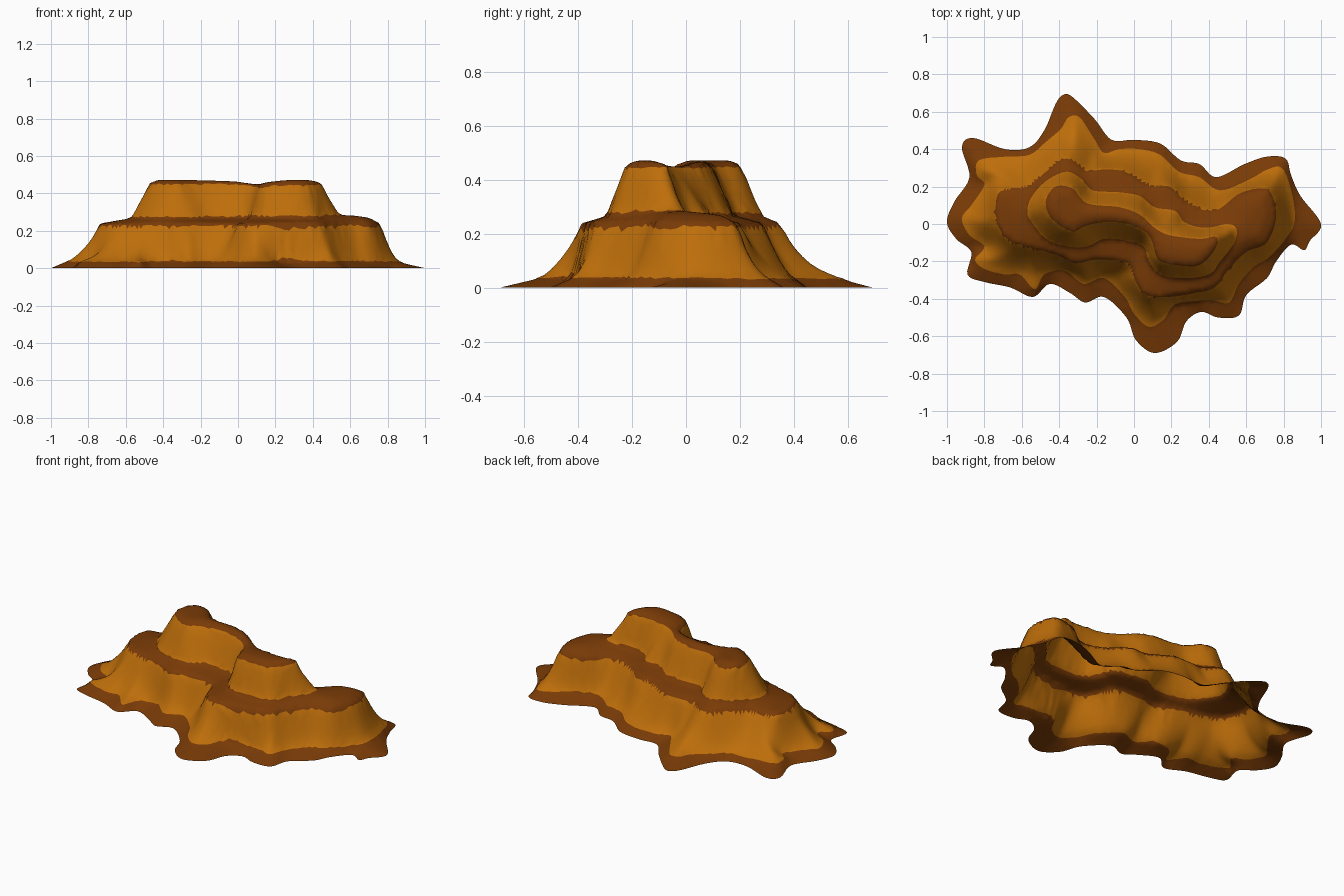
import bpy, bmesh, math
from mathutils import Vector, kdtree
from mathutils.geometry import delaunay_2d_cdt

if "Cube" in bpy.data.objects:
    bpy.data.objects.remove(bpy.data.objects["Cube"])

# Contour lines of the hill, in hundredths of a unit, counter-clockwise
OUTLINE = [(100,0),(89,15),(84,26),(81,35),(71,36),(59,32),(44,25),(35,32),(25,34),(14,43),(0,45),
           (-12,45),(-21,56),(-33,68),(-38,69),(-42,64),(-48,50),(-56,41),(-69,40),(-86,46),(-92,41),
           (-88,25),(-96,12),(-100,1),(-95,-8),(-87,-15),(-89,-27),(-80,-31),(-66,-34),(-54,-39),
           (-45,-32),(-34,-37),(-26,-42),(-16,-39),(-4,-50),(1,-62),(11,-69),(23,-63),(28,-52),
           (36,-47),(45,-50),(56,-49),(60,-38),(71,-29),(76,-20),(84,-11),(91,-14),(94,-9)]
TOE = [(86,2),(84,18),(79,30),(71,29),(62,24),(46,18),(35,25),(24,28),(14,37),(3,40),(-8,40),(-16,38),
       (-21,45),(-29,57),(-35,57),(-39,51),(-47,44),(-56,37),(-69,36),(-83,34),(-84,26),(-80,21),
       (-87,10),(-92,3),(-88,-6),(-80,-12),(-85,-19),(-80,-24),(-69,-27),(-61,-27),(-53,-35),
       (-48,-27),(-37,-25),(-27,-32),(-16,-29),(-5,-39),(0,-48),(8,-55),(16,-51),(22,-43),(35,-41),
       (43,-41),(51,-42),(56,-32),(64,-23),(72,-18),(81,-8)]
TERRACE_RIM = [(76,4),(73,17),(67,19),(56,16),(43,7),(29,11),(19,20),(8,20),(-5,28),(-18,29),(-25,28),
               (-36,35),(-47,28),(-56,20),(-64,18),(-72,17),(-74,8),(-72,-2),(-66,-9),(-53,-13),
               (-40,-17),(-31,-21),(-20,-19),(-3,-21),(1,-31),(7,-38),(18,-39),(32,-37),(43,-34),
               (50,-25),(60,-15),(71,-10)]
UPPER_BASE = [(55,-3),(50,0),(38,-2),(27,1),(22,7),(11,9),(3,15),(-8,17),(-22,18),(-28,24),(-36,28),
              (-47,23),(-55,14),(-57,6),(-54,0),(-47,-8),(-36,-12),(-25,-12),(-16,-8),(-4,-9),
              (5,-12),(8,-20),(14,-27),(26,-29),(40,-27),(46,-20),(53,-11)]
UPPER_RIM = [(44,-7),(35,-8),(19,-6),(11,-2),(3,5),(-8,9),(-25,11),(-33,19),(-42,20),(-47,13),(-46,6),
             (-42,1),(-33,-4),(-26,-1),(-16,1),(-3,0),(8,-6),(13,-19),(24,-22),(35,-22),(43,-14)]
CONTOURS = (OUTLINE, TOE, TERRACE_RIM, UPPER_BASE, UPPER_RIM)
HEIGHTS = [0.0, 0.035, 0.238, 0.268, 0.455]
POWERS = [1.0, 1.45, 1.0, 0.95]
STEP = 0.016


def smooth_loop(points, n):
    """Closed Catmull-Rom curve through the points."""
    p = [Vector((x / 100, y / 100)) for x, y in points]
    out = []
    for i in range(len(p)):
        a, b, c, d = p[i - 1], p[i], p[(i + 1) % len(p)], p[(i + 2) % len(p)]
        for k in range(n):
            t = k / n
            out.append(0.5 * (2 * b + (c - a) * t + (2 * a - 5 * b + 4 * c - d) * t * t
                              + (3 * b - a - 3 * c + d) * t ** 3))
    return out


def inside(x, y, loop):
    hit = False
    px, py = loop[-1]
    for qx, qy in loop:
        if (qy > y) != (py > y) and x < (px - qx) * (y - qy) / (py - qy) + qx:
            hit = not hit
        px, py = qx, qy
    return hit


def make_tree(loop):
    tree = kdtree.KDTree(len(loop))
    for i, p in enumerate(loop):
        tree.insert((p.x, p.y, 0), i)
    tree.balance()
    return tree


loops = [smooth_loop(c, 6) for c in CONTOURS]
trees = [make_tree(smooth_loop(c, 24)) for c in CONTOURS]


def dist(level, x, y):
    return trees[level].find((x, y, 0))[2]


def band(x, y):
    """Number of the contour band that holds a point."""
    level = 0
    while level < 4 and inside(x, y, loops[level + 1]):
        level += 1
    return level


def terrain(x, y):
    level = band(x, y)
    a = dist(level, x, y)
    if level == 4:
        saddle = 0.014 * math.exp(-((x - 0.12) / 0.1) ** 2)
        return HEIGHTS[4] + min(a * 0.4, 0.017) - saddle
    t = a / (a + dist(level + 1, x, y) + 1e-6)
    z = HEIGHTS[level] + (HEIGHTS[level + 1] - HEIGHTS[level]) * t ** POWERS[level]
    if level == 2:  # right end of the terrace swells slightly
        z += min(a, 0.06) * 0.4 * max(0, min(1, (x - 0.45) / 0.15))
    return z


# Plan: contour lines as edges, an even point grid between them
plan, edges = [], []
for loop in loops:
    s, n = len(plan), len(loop)
    plan += loop
    edges += [(s + i, s + (i + 1) % n) for i in range(n)]
for j in range(-44, 45):
    for i in range(-64, 65):
        x, y = (i + 0.5 * (j % 2)) * STEP, j * STEP
        if inside(x, y, loops[0]) and min(dist(k, x, y) for k in range(5)) > 0.007:
            plan.append(Vector((x, y)))
verts, _, faces, *_ = delaunay_2d_cdt(plan, edges, [list(range(len(loops[0])))], 1, 1e-5)

# Raise the plan into terraces
bm = bmesh.new()
for v in verts:
    bm.verts.new((v.x, v.y, terrain(v.x, v.y)))
bm.verts.ensure_lookup_table()
for f in faces:
    bm.faces.new([bm.verts[i] for i in f])
for v in bm.verts:
    if v.is_boundary:
        v.co.z = 0

# Weathered rounding of the edges
for _ in range(2):
    new = {}
    for v in bm.verts:
        if not v.is_boundary and v.link_edges:
            mean = sum(e.other_vert(v).co.z for e in v.link_edges) / len(v.link_edges)
            new[v] = 0.5 * v.co.z + 0.5 * mean
    for v, z in new.items():
        v.co.z = z

# Cliffs are ochre, ledges and foot are brown
for f in bm.faces:
    f.smooth = True
    f.normal_update()
    if f.normal.z < 0:
        f.normal_flip()
    c = f.calc_center_median()
    f.material_index = int(band(c.x, c.y) in (1, 3) and not 0.222 < c.z < 0.262)

mesh = bpy.data.meshes.new("terraced_hill")
bm.to_mesh(mesh)
bm.free()
for name, col in (("brown_earth", (0.19, 0.043, 0.002, 1)), ("ochre_cliff", (0.51, 0.155, 0.003, 1))):
    m = bpy.data.materials.new(name)
    m.diffuse_color = col
    m.use_nodes = True
    m.node_tree.nodes["Principled BSDF"].inputs["Base Color"].default_value = m.diffuse_color
    mesh.materials.append(m)
hill = bpy.data.objects.new("terraced_hill", mesh)
bpy.context.collection.objects.link(hill)
